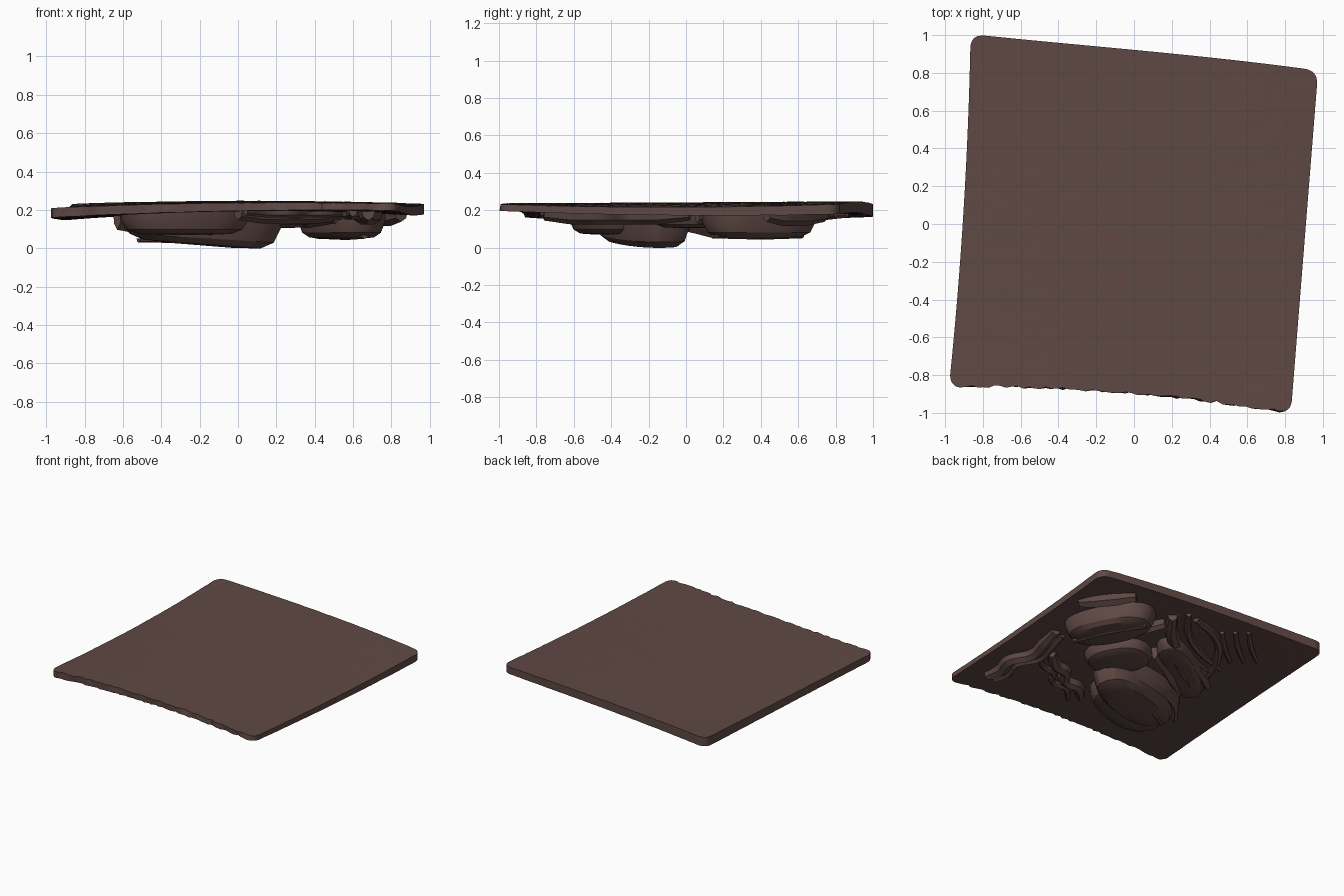
import bpy, bmesh, math, random
from mathutils import Vector

random.seed(4)
if "Cube" in bpy.data.objects:
    bpy.data.objects.remove(bpy.data.objects["Cube"], do_unlink=True)

clay = bpy.data.materials.new("dark_brown_clay")
clay.use_nodes = True
COLOUR = (0.115, 0.066, 0.058, 1)
clay.diffuse_color = COLOUR
shader = clay.node_tree.nodes["Principled BSDF"]
shader.inputs["Base Color"].default_value = COLOUR
shader.inputs["Roughness"].default_value = 0.8

BASE = 0.205  # height at which the relief is rooted inside the slab


def smooth(ob, angle):
    bpy.ops.object.select_all(action="DESELECT")
    ob.select_set(True)
    bpy.context.view_layer.objects.active = ob
    if ob.type == "CURVE":
        bpy.ops.object.convert(target="MESH")
        ob = bpy.context.view_layer.objects.active
    bpy.ops.object.shade_smooth_by_angle(angle=math.radians(angle))
    return ob


def add_object(name, data):
    ob = bpy.data.objects.new(name, data)
    bpy.context.collection.objects.link(ob)
    data.materials.append(clay)
    return ob


def finish(name, bm, angle=30):
    bmesh.ops.recalc_face_normals(bm, faces=bm.faces)
    mesh = bpy.data.meshes.new(name)
    bm.to_mesh(mesh)
    bm.free()
    smooth(add_object(name, mesh), angle)


def slab():
    """Skewed tile sagging at both sides, with rounded corners and a ragged front edge."""
    bl, br = Vector((-0.98, -0.865)), Vector((0.83, -1.005))
    tr, tl = Vector((0.975, 0.812)), Vector((-0.865, 1.005))
    radius = 0.07
    bm = bmesh.new()
    bmesh.ops.create_grid(bm, x_segments=60, y_segments=60, size=1)
    bottom = bmesh.ops.extrude_face_region(bm, geom=bm.faces[:])["geom"]
    lower = {v for v in bottom if isinstance(v, bmesh.types.BMVert)}
    for v in bm.verts:
        u, w = v.co.x, v.co.y
        cu, cw = abs(u) - 1 + radius, abs(w) - 1 + radius
        if cu > 0 and cw > 0:
            f = max(cu, cw) / math.hypot(cu, cw)
            u = math.copysign(1 - radius + cu * f, u)
            w = math.copysign(1 - radius + cw * f, w)
        s, t = (u + 1) / 2, (w + 1) / 2
        p = bl.lerp(br, s).lerp(tl.lerp(tr, s), t)
        p.y += 0.04 * (1 - t) * (1 - u * u) + 0.016 * t * s * (1 - u * u)
        p.x += 0.02 * (1 - s) * (1 - w * w)
        if w < -0.99:
            p.y += random.uniform(-0.004, 0.012)
        z = 0.247 - 0.03 * u * u * (1 - 0.5 * w * w) - 0.022 * (1 - s) * (1 - t)
        z += random.uniform(-0.001, 0.001)
        if v in lower:
            z -= 0.035 + 0.018 * t + 0.015 * (1 - s)
        v.co = (p.x, p.y, z)
    finish("slab", bm, 40)


def mound(name, centre, size, angle, depth_z, tilt=0.0, square=2.4, sides=20):
    """Low raised form hanging below the slab, built from shrinking rings."""
    rings = [(1.0, 0.0), (0.97, 0.45), (0.88, 0.8), (0.72, 0.96), (0.4, 1.0)]
    bm = bmesh.new()
    loops = []
    c, s = math.cos(math.radians(angle)), math.sin(math.radians(angle))
    for scale, drop in rings:
        loop = []
        for i in range(sides):
            a = math.tau * i / sides
            x, y = (math.copysign(abs(k) ** (2 / square), k) * r * scale
                    for k, r in zip((math.cos(a), math.sin(a)), size))
            px, py = x * c - y * s, x * s + y * c
            z = BASE + (depth_z - BASE + tilt * px) * drop
            loop.append(bm.verts.new((centre[0] + px, centre[1] + py, z)))
        loops.append(loop)
    for a, b in zip(loops, loops[1:]):
        for i in range(sides):
            j = (i + 1) % sides
            bm.faces.new((a[i], a[j], b[j], b[i]))
    bm.faces.new(loops[-1])
    bm.faces.new(loops[0])
    finish(name, bm)


def band(name, path, width, depth_z, root=BASE):
    """Flattened strip on a smooth path, cut flat at its root."""
    curve = bpy.data.curves.new(name, "CURVE")
    curve.dimensions = "3D"
    curve.bevel_depth = width
    curve.bevel_resolution = 2
    curve.resolution_u = 6
    curve.use_fill_caps = True
    spline = curve.splines.new("BEZIER")
    spline.bezier_points.add(len(path) - 1)
    for i, (bp, (x, y)) in enumerate(zip(spline.bezier_points, path)):
        bp.co = (x, y, 0)
        bp.handle_left_type = bp.handle_right_type = "AUTO"
        bp.radius = 0.75 if i in (0, len(path) - 1) else 1
    ob = smooth(add_object(name, curve), 35)
    for v in ob.data.vertices:
        v.co.z = root + min(0, v.co.z / width) * (root - depth_z)


def shift(path, dx, dy):
    return [(x + dx, y + dy) for x, y in path]


slab()

# Main rounded masses of the relief
mound("upper_mass", (0.54, 0.39), (0.33, 0.18), 118, 0.05)
mound("middle_mass", (0.18, 0.05), (0.24, 0.19), 118, 0.105)
mound("lower_mass", (-0.19, -0.23), (0.45, 0.19), 22, 0.015, tilt=-0.08)
mound("lower_mass_tail", (-0.28, -0.40), (0.35, 0.20), 18, 0.07)
mound("rib_bed", (-0.25, 0.20), (0.40, 0.13), 36, 0.10)

# Ridges that ring the masses
band("upper_bar", [(0.85, 0.43), (0.79, 0.52), (0.70, 0.63), (0.60, 0.74)], 0.06, 0.115)
band("upper_ridge", [(0.66, 0.14), (0.56, 0.40), (0.41, 0.62)], 0.03, 0.043, 0.07)
band("upper_edge_ridge", [(0.51, 0.06), (0.36, 0.32), (0.22, 0.60)], 0.045, 0.105)
band("lower_brim", [(0.16, 0.0), (-0.18, -0.01), (-0.44, -0.11), (-0.63, -0.32)], 0.04, 0.06)
band("lower_ridge", [(0.08, -0.11), (-0.22, -0.17), (-0.52, -0.32)], 0.025, 0.025, 0.05)

# Slanted ribs beside the lower mass
rib = [(0.04, 0.27), (-0.19, 0.15), (-0.42, -0.01)]
for i in range(3):
    band(f"slanted_rib_{i + 1}", shift(rib, -0.07 * i, 0.065 * i), 0.036, 0.05 + 0.03 * i)

# Wavy strips at the model's left front
wave = [(0.68, -0.76), (0.67, -0.62), (0.71, -0.48), (0.64, -0.32), (0.68, -0.14), (0.72, 0.02)]
band("wavy_strip", wave, 0.05, 0.125)
band("wavy_strip_edge", shift(wave, -0.08, -0.02), 0.032, 0.15)
coil = [(0.54, -0.24), (0.42, -0.34), (0.32, -0.36), (0.24, -0.46), (0.12, -0.47), (0.0, -0.58)]
band("coiled_strip", coil, 0.045, 0.13)
band("coiled_strip_edge", shift(coil, 0.04, -0.08), 0.025, 0.16)

# Crescents and short bars at the model's right back
outer = [(0.23, 0.69), (0.07, 0.49), (-0.13, 0.36), (-0.43, 0.25)]
band("outer_crescent", outer, 0.05, 0.12)
band("middle_crescent", shift(outer, -0.07, 0.09), 0.03, 0.145)
inner = [(0.08, 0.76), (-0.18, 0.66), (-0.38, 0.44), (-0.48, 0.22)]
band("inner_crescent", inner, 0.035, 0.14)
bar = [(-0.17, 0.74), (-0.31, 0.60), (-0.48, 0.46)]
for i in range(3):
    band(f"short_bar_{i + 1}", shift(bar, -0.07 * i, 0.06 * i), 0.025, 0.145)
